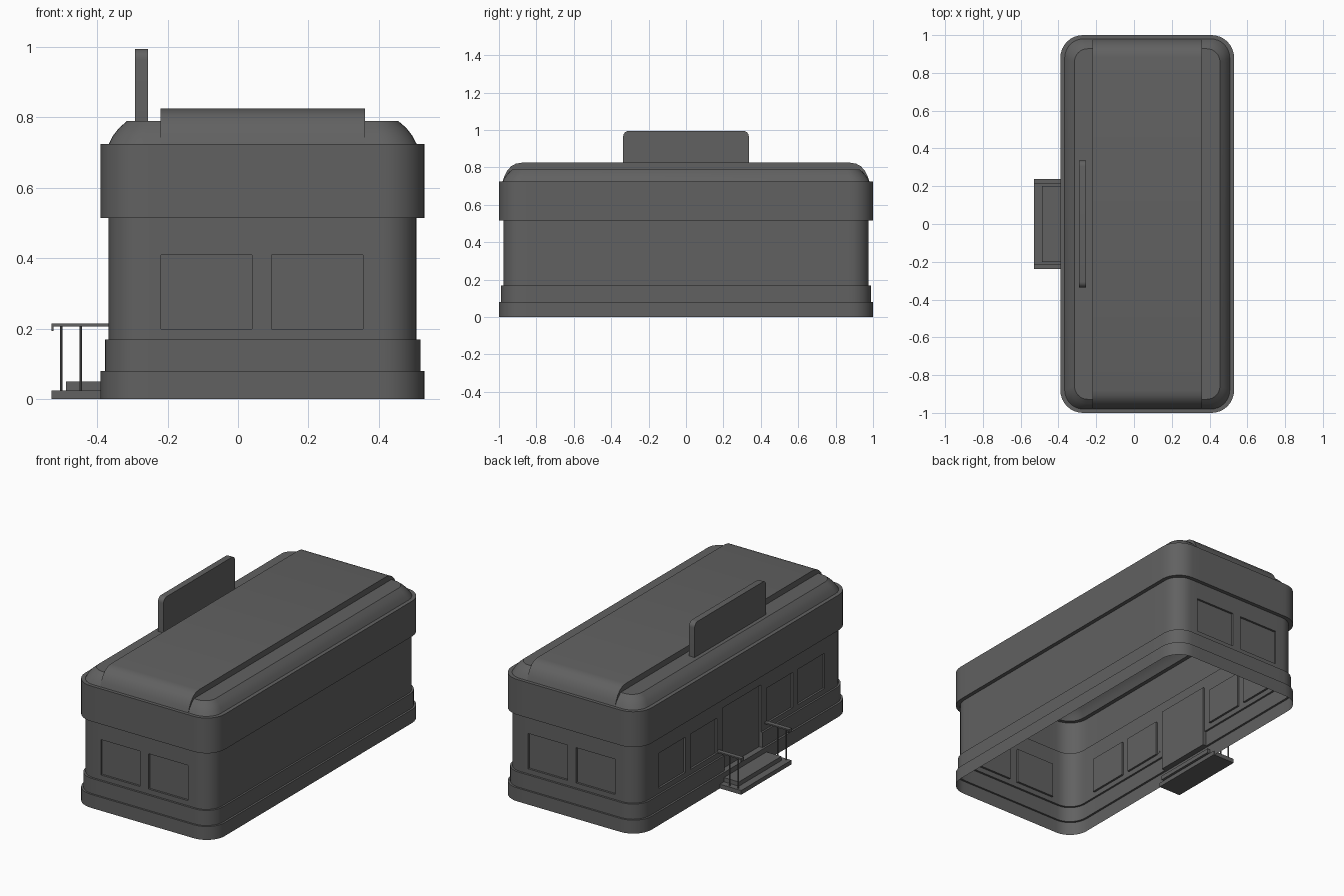
import bpy, bmesh, math
from mathutils import Vector

if "Cube" in bpy.data.objects:
    bpy.data.objects.remove(bpy.data.objects["Cube"], do_unlink=True)

grey = bpy.data.materials.new("dark_grey")
grey.use_nodes = True
colour = (0.12, 0.12, 0.12, 1)
grey.diffuse_color = colour
grey.node_tree.nodes["Principled BSDF"].inputs["Base Color"].default_value = colour

CX = 0.07  # centre line of the building


def finish(bm, name, smooth=True):
    bmesh.ops.recalc_face_normals(bm, faces=bm.faces)
    mesh = bpy.data.meshes.new(name)
    bm.to_mesh(mesh)
    bm.free()
    mesh.materials.append(grey)
    ob = bpy.data.objects.new(name, mesh)
    bpy.context.collection.objects.link(ob)
    if smooth:
        bpy.ops.object.select_all(action="DESELECT")
        ob.select_set(True)
        bpy.context.view_layer.objects.active = ob
        bpy.ops.object.shade_smooth_by_angle(angle=math.radians(25))
    return ob


def ring(bm, hx, hy, z, radius, steps=8):
    """Rounded rectangle of vertices."""
    verts = []
    for q, (sx, sy) in enumerate([(1, 1), (-1, 1), (-1, -1), (1, -1)]):
        for i in range(steps + 1):
            a = math.pi / 2 * (q + i / steps)
            verts.append(bm.verts.new((CX + sx * (hx - radius) + radius * math.cos(a),
                                       sy * (hy - radius) + radius * math.sin(a), z)))
    return verts


def loft(bm, sections, cap=False):
    rings = [ring(bm, *s) for s in sections]
    for low, high in zip(rings, rings[1:]):
        for i in range(len(low)):
            j = (i + 1) % len(low)
            bm.faces.new((low[i], low[j], high[j], high[i]))
    if cap:
        bm.faces.new(rings[-1])


def box(name, x, y, z):
    bm = bmesh.new()
    bmesh.ops.create_cube(bm, size=1)
    for v in bm.verts:
        v.co = Vector([lo + (c + 0.5) * (hi - lo) for c, (lo, hi) in zip(v.co, (x, y, z))])
    return finish(bm, name, False)


def prism(name, profile, x0, x1, smooth=True):
    """Side profile (y, z) pulled along x."""
    bm = bmesh.new()
    face = bm.faces.new([bm.verts.new((x0, y, z)) for y, z in profile])
    out = bmesh.ops.extrude_face_region(bm, geom=[face])["geom"]
    bmesh.ops.translate(bm, vec=(x1 - x0, 0, 0),
                        verts=[g for g in out if isinstance(g, bmesh.types.BMVert)])
    return finish(bm, name, smooth)


# Walls: hollow stepped shell, open underneath
bm = bmesh.new()
loft(bm, [(0.46, 1.0, 0, 0.12), (0.46, 1.0, 0.08, 0.12),
          (0.448, 0.989, 0.08, 0.11), (0.448, 0.989, 0.17, 0.11),
          (0.437, 0.977, 0.17, 0.1), (0.437, 0.977, 0.515, 0.1),
          (0.46, 1.0, 0.515, 0.12), (0.46, 1.0, 0.725, 0.12),
          (0.437, 0.98, 0.725, 0.1)])

end_windows = [(-0.218, 0.04), (0.095, 0.355)]
side_windows = [(-0.78, -0.53), (-0.48, -0.233), (0.233, 0.48), (0.53, 0.78)]
DOOR = (-0.18, 0.18)
SILL, HEAD, DOOR_HEAD = 0.2, 0.41, 0.45


def cut(axis, value):
    normal = Vector((0, 0, 0))
    normal[axis] = 1
    bmesh.ops.bisect_plane(bm, geom=bm.verts[:] + bm.edges[:] + bm.faces[:], dist=1e-5,
                           plane_co=normal * value, plane_no=normal)


for axis, spans in enumerate([end_windows, side_windows + [DOOR],
                              [(SILL, HEAD), (DOOR_HEAD, DOOR_HEAD)]]):
    for value in {v for span in spans for v in span}:
        cut(axis, value)


def recess(inside, axis, depth):
    """Open the wall and close it again with a sunk panel."""
    doomed = [f for f in bm.faces if inside(f.calc_center_median())]
    bmesh.ops.delete(bm, geom=doomed, context="FACES")
    rim = [e for e in bm.edges if e.is_boundary and all(0.05 < v.co.z < 0.6 for v in e.verts)]
    new = bmesh.ops.extrude_edge_only(bm, edges=rim)["geom"]
    for v in new:
        if isinstance(v, bmesh.types.BMVert):
            v.co[axis] = depth
    bmesh.ops.edgeloop_fill(bm, edges=[e for e in new if isinstance(e, bmesh.types.BMEdge)
                                       and e.is_boundary])
    # merge the collapsed corners left by the stepped rim
    bmesh.ops.remove_doubles(bm, verts=bm.verts, dist=1e-5)


# Windows in both ends and in the entrance side, then the door
for a, b in end_windows:
    for s in (-1, 1):
        recess(lambda c: a < c.x < b and s * c.y > 0.9 and SILL < c.z < HEAD, 1, s * 0.965)
for a, b in side_windows:
    recess(lambda c: a < c.y < b and c.x < -0.3 and SILL < c.z < HEAD, 0, -0.355)
recess(lambda c: DOOR[0] < c.y < DOOR[1] and c.x < -0.3 and 0.085 < c.z < DOOR_HEAD, 0, -0.355)
finish(bm, "walls")

# Roof with a rounded shoulder
bm = bmesh.new()
loft(bm, [(0.437, 0.98, 0.725, 0.1), (0.425, 0.968, 0.748, 0.095),
          (0.408, 0.95, 0.77, 0.085), (0.385, 0.928, 0.79, 0.07)], cap=True)
finish(bm, "roof")

# Raised strip along the roof, curving down at both ends
half = [(0.98, 0.726), (0.972, 0.752), (0.957, 0.782), (0.935, 0.806), (0.91, 0.82), (0.88, 0.825)]
prism("roof_strip", half + [(-y, z) for y, z in reversed(half)], -0.22, 0.36)

# Sign board with rounded upper corners
corner = [(0.306 + 0.03 * math.sin(t), 0.965 + 0.03 * math.cos(t))
          for t in [math.pi / 2 * i / 6 for i in range(7)]]
prism("sign_board", [(-0.336, 0.785)] + [(-y, z) for y, z in reversed(corner)]
      + corner + [(0.336, 0.785)], -0.292, -0.255)

# Entrance steps
box("lower_step", (-0.53, -0.385), (-0.235, 0.238), (0, 0.025))
box("upper_step", (-0.488, -0.37), (-0.2, 0.2), (0.025, 0.05))

# Handrails on posts, with a turned-down outer lip
for side, s in (("left", -1), ("right", 1)):
    y = (0.212, 0.238) if s > 0 else (-0.238, -0.212)
    box(side + "_handrail", (-0.53, -0.366), y, (0.207, 0.215))
    box(side + "_handrail_lip", (-0.53, -0.524), y, (0.194, 0.207))
    for n, x in enumerate((-0.502, -0.446)):
        bm = bmesh.new()
        bmesh.ops.create_cone(bm, cap_ends=True, segments=10, radius1=0.004, radius2=0.004, depth=0.184)
        bmesh.ops.translate(bm, verts=bm.verts, vec=(x, s * 0.225, 0.116))
        finish(bm, f"{side}_rail_post_{n + 1}")
